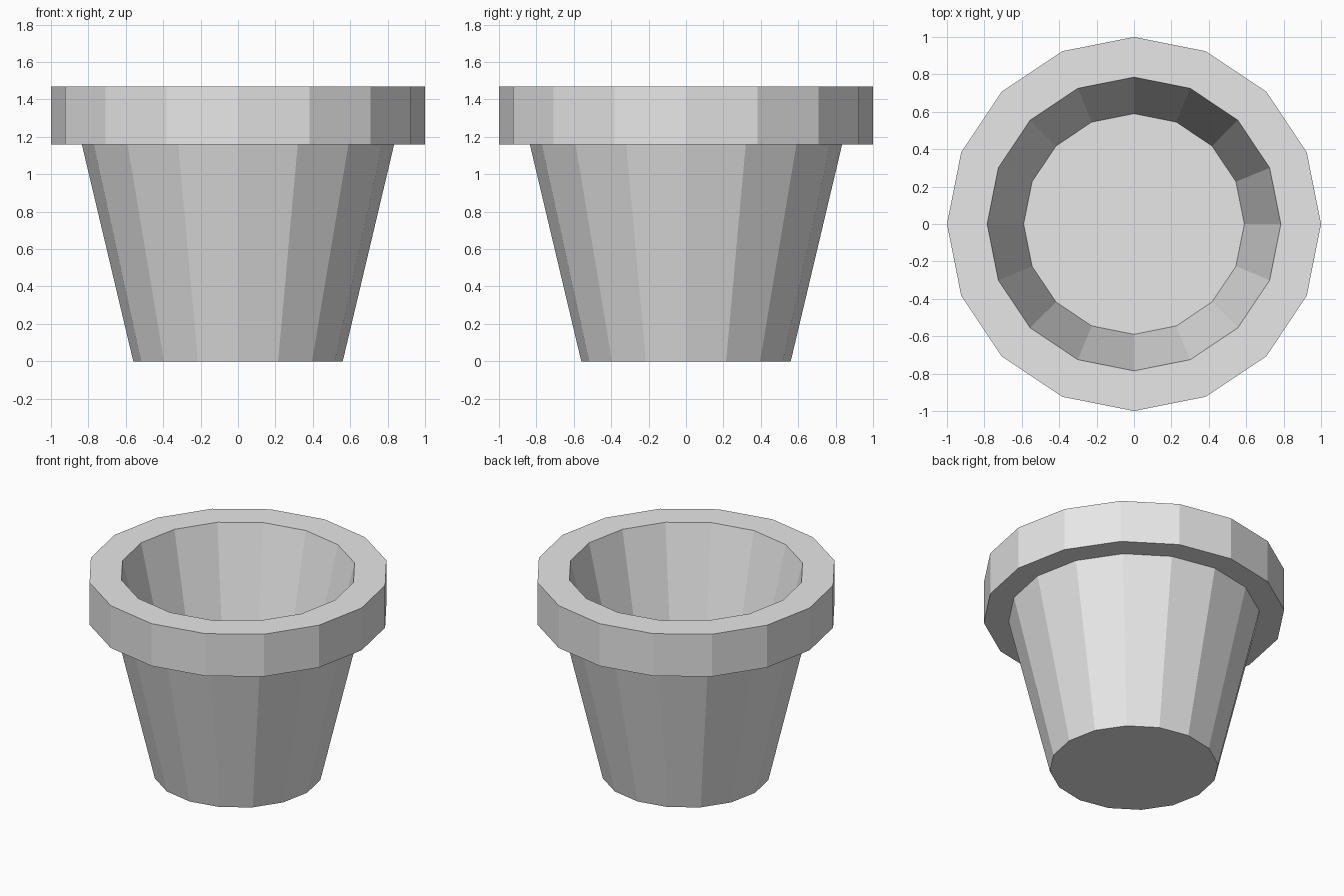
import bpy
import bmesh
from math import cos, sin, tau

cube = bpy.data.objects.get("Cube")
if cube:
    bpy.data.objects.remove(cube, do_unlink=True)

SIDES = 16

# Single pale grey for the whole pot
grey = bpy.data.materials.new("pale_grey")
grey.use_nodes = True
grey.diffuse_color = (0.8, 0.8, 0.8, 1)
grey.node_tree.nodes["Principled BSDF"].inputs["Base Color"].default_value = grey.diffuse_color


def lathe(name, profile):
    """Turn (radius, height) points about z and cap both ends."""
    bm = bmesh.new()
    rings = [[bm.verts.new((r * cos(tau * i / SIDES), r * sin(tau * i / SIDES), z))
              for i in range(SIDES)] for r, z in profile]
    for low, high in zip(rings, rings[1:]):
        for i in range(SIDES):
            j = (i + 1) % SIDES
            bm.faces.new((low[i], low[j], high[j], high[i]))
    bm.faces.new(rings[0][::-1])
    bm.faces.new(rings[-1])
    bmesh.ops.recalc_face_normals(bm, faces=bm.faces)
    mesh = bpy.data.meshes.new(name)
    bm.to_mesh(mesh)
    bm.free()
    mesh.materials.append(grey)
    obj = bpy.data.objects.new(name, mesh)
    bpy.context.collection.objects.link(obj)
    return obj


# Tapered wall, overhanging rim, then the hollow down to its floor
lathe("flower_pot", [
    (0.56, 0), (0.835, 1.16),
    (1, 1.16), (1, 1.47),
    (0.785, 1.47), (0.59, 0.64),
])
